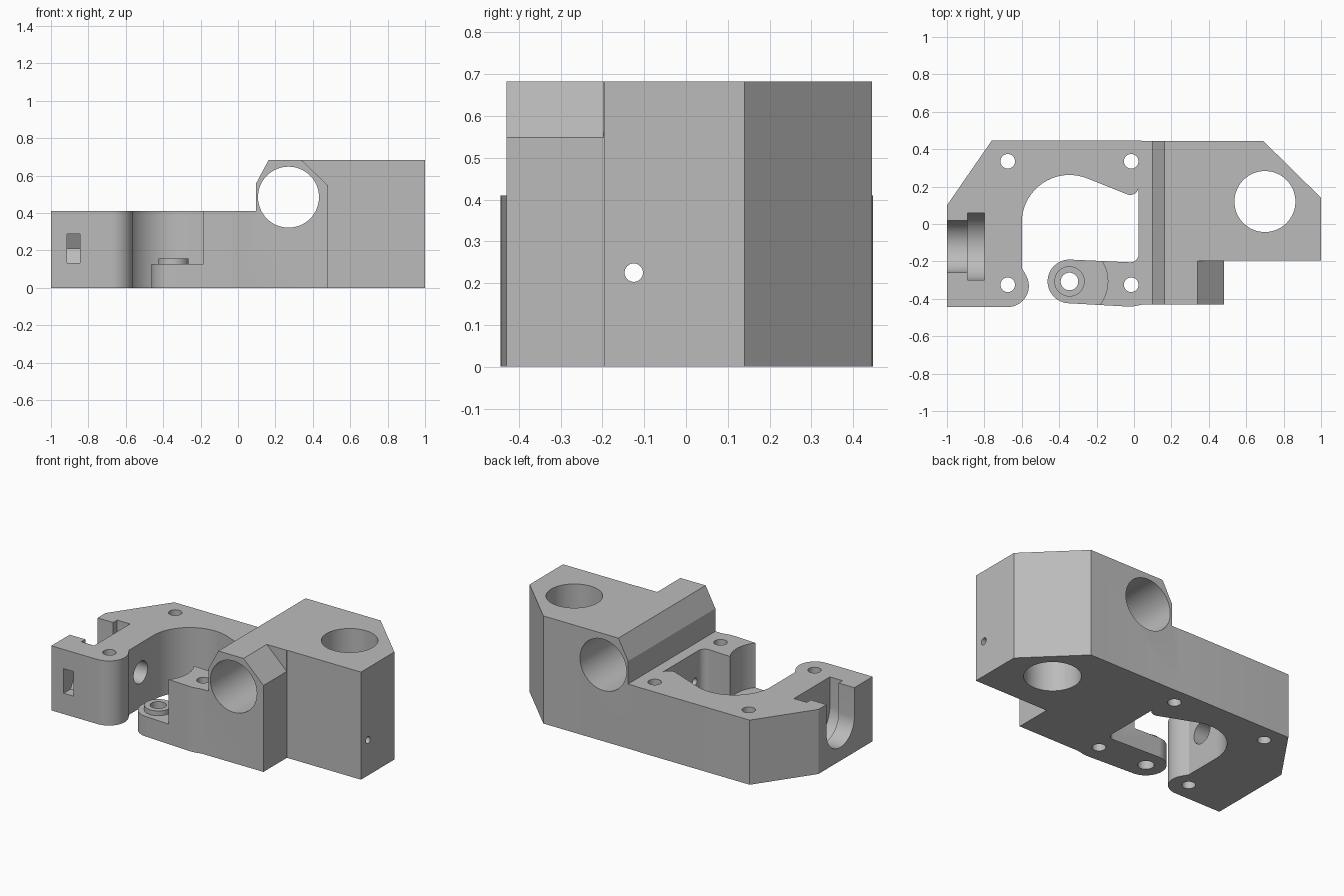
import bpy, bmesh, math

cube = bpy.data.objects.get("Cube")
if cube:
    bpy.data.objects.remove(cube, do_unlink=True)

grey = bpy.data.materials.new("plain grey")
grey.use_nodes = True
COLOUR = (0.5, 0.5, 0.5, 1)
grey.diffuse_color = COLOUR
grey.node_tree.nodes["Principled BSDF"].inputs["Base Color"].default_value = COLOUR


def arc(cx, cy, r, a0, a1, n=16):
    """Points along an arc, angles in degrees."""
    angles = [math.radians(a0 + (a1 - a0) * i / n) for i in range(n + 1)]
    return [(cx + r * math.cos(a), cy + r * math.sin(a)) for a in angles]


def circle(cx, cy, r, n=64):
    return arc(cx, cy, r, 0, 360, n)[:-1]


PLACE = {
    "x": lambda u, v, w: (w, u, v),
    "y": lambda u, v, w: (u, w, v),
    "z": lambda u, v, w: (u, v, w),
}


def prism(name, outline, axis, low, high):
    """Extrude a closed outline along an axis."""
    bm = bmesh.new()
    place = PLACE[axis]
    a = [bm.verts.new(place(u, v, low)) for u, v in outline]
    b = [bm.verts.new(place(u, v, high)) for u, v in outline]
    bm.faces.new(a)
    bm.faces.new(b)
    n = len(a)
    for i in range(n):
        j = (i + 1) % n
        bm.faces.new((a[i], a[j], b[j], b[i]))
    bmesh.ops.recalc_face_normals(bm, faces=bm.faces[:])
    mesh = bpy.data.meshes.new(name)
    bm.to_mesh(mesh)
    bm.free()
    mesh.materials.append(grey)
    obj = bpy.data.objects.new(name, mesh)
    bpy.context.collection.objects.link(obj)
    return obj


# Bracket body: one plan outline at full block height
plan = [(-1, -0.444)]
plan += arc(-0.675, -0.331, 0.113, -90, 30)            # rounded ear
plan += [(-0.60, -0.235)]
plan += arc(-0.345, 0.007, 0.255, 180, 68, 32)         # round opening
plan += arc(-0.02, 0.20, 0.045, 250, 360, 8)           # opening corners
plan += arc(-0.02, -0.16, 0.045, 0, -90, 8)
plan += arc(-0.345, -0.307, 0.117, 90, 270, 28)        # arm tip
plan += [(-0.06, -0.44), (-0.01, -0.442), (0.05, -0.43), (0.48, -0.43),
         (0.48, -0.195), (1, -0.195), (1, 0.14), (0.69, 0.445),
         (0.04, 0.445), (0.02, 0.447), (-0.76, 0.447), (-1, 0.10)]
body = prism("bracket_body", plan, "z", 0, 0.683)


def boolean(tool, operation="DIFFERENCE"):
    tool.hide_render = True
    mod = body.modifiers.new(tool.name, "BOOLEAN")
    mod.operation = operation
    mod.solver = "EXACT"
    mod.object = tool
    bpy.context.view_layer.objects.active = body
    bpy.ops.object.modifier_apply(modifier=mod.name)
    bpy.data.objects.remove(tool, do_unlink=True)


def cut(name, outline, axis, low, high):
    boolean(prism(name, outline, axis, low, high))


# Lower plate step with the sloped shoulder of the tall block
cut("plate_step", [(-1.5, 0.41), (0.095, 0.41), (0.095, 0.555), (0.163, 0.683),
                   (0.216, 0.783), (-1.5, 0.783)], "y", -1, 1)
# Chamfer on the front part of the block
cut("front_chamfer", [(0.24, 0.779), (0.54, 0.491), (0.54, 0.779)], "y", -1, -0.197)
# Lowered arm tip
cut("arm_recess", circle(-0.345, -0.307, 0.205), "z", 0.127, 1)

# Rod bores: one along y, one vertical
cut("rod_bore", circle(0.27, 0.485, 0.163), "y", -1, 1)
cut("post_bore", circle(0.70, 0.12, 0.163), "z", -1, 1)

# Screw holes through the plate
for x in (-0.675, -0.015):
    for y in (-0.325, 0.335):
        cut("screw_hole", circle(x, y, 0.039, 32), "z", -1, 1)


def u_shape(r):
    return [(-0.12 - r, 0.6)] + arc(-0.12, 0.225, r, 180, 360, 28) + [(-0.12 + r, 0.6)]


# Stepped open slot in the right end, with its cross hole
cut("slot_neck", u_shape(0.14), "x", -1.2, -0.88)
cut("slot_flange", u_shape(0.18), "x", -0.89, -0.80)
cut("cross_hole", circle(-0.12, 0.225, 0.07, 40), "x", -0.85, -0.5)
# Thin hole through the block
cut("set_screw_hole", circle(-0.125, 0.225, 0.022, 32), "x", -0.03, 1.2)
# Pointed nut pocket in the front of the ear
cut("nut_pocket", [(-0.6, 0.132), (-0.375, 0.132), (-0.33, 0.21),
                   (-0.375, 0.288), (-0.6, 0.288)], "x", -0.913, -0.845)

# Raised boss on the arm, then its hole
boolean(prism("arm_boss", circle(-0.345, -0.307, 0.081, 48), "z", 0.08, 0.157), "UNION")
cut("arm_hole", circle(-0.345, -0.307, 0.047, 40), "z", -1, 1)

# Smooth curved walls, sharp edges kept
for o in bpy.context.selected_objects:
    o.select_set(False)
body.select_set(True)
bpy.context.view_layer.objects.active = body
bpy.ops.object.shade_smooth_by_angle(angle=math.radians(20))
